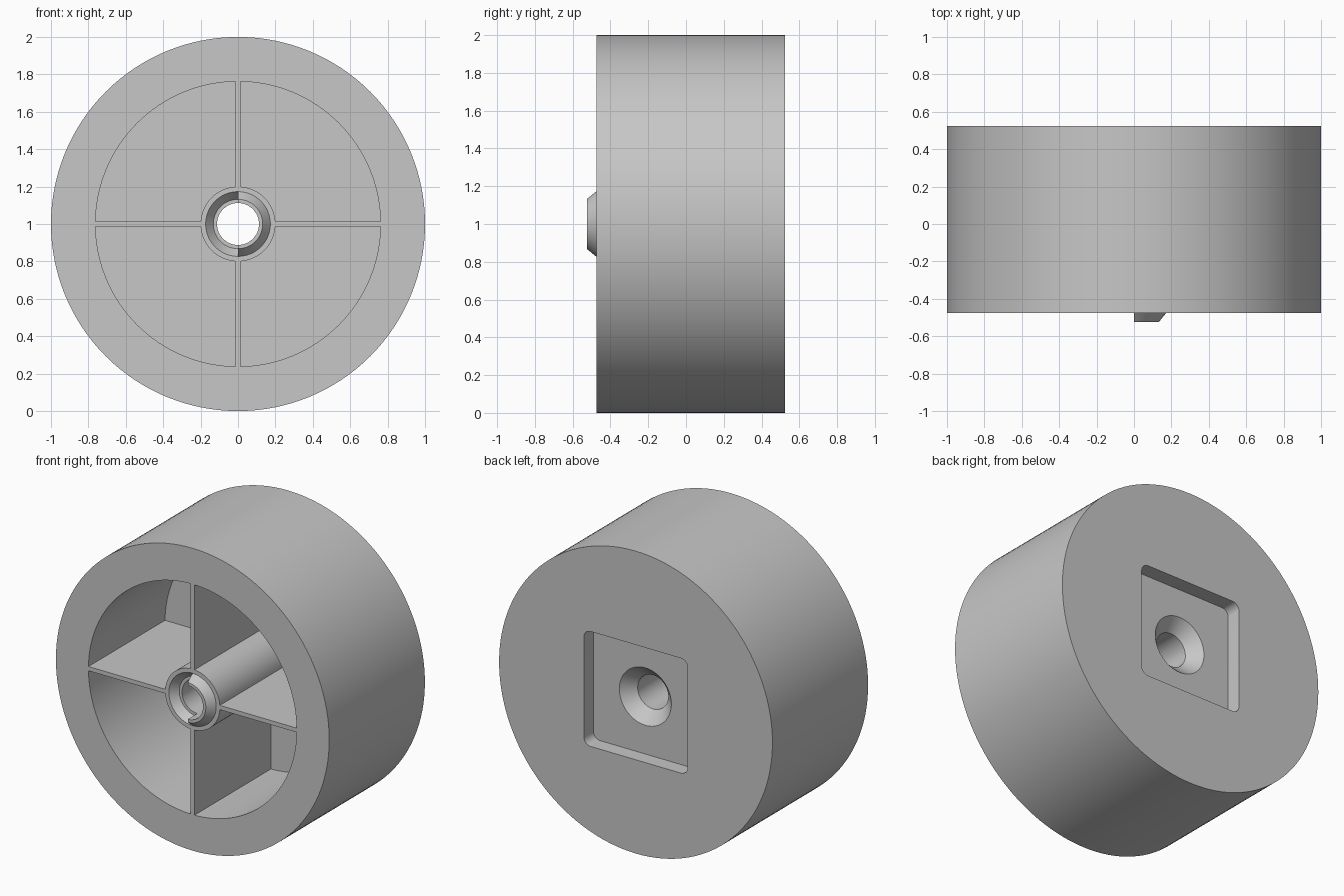
import bpy, bmesh, math
from mathutils import Matrix

cube = bpy.data.objects.get("Cube")
if cube:
    bpy.data.objects.remove(cube, do_unlink=True)

FRONT, BACK, FLOOR = -0.475, 0.525, 0.325
BORE, HUB = 0.112, 0.2
SEGMENTS = 128

grey = bpy.data.materials.new("light grey")
grey.use_nodes = True
colour = (0.57, 0.57, 0.57, 1)
grey.diffuse_color = colour
grey.node_tree.nodes["Principled BSDF"].inputs["Base Color"].default_value = colour


def add_object(name, bm):
    bmesh.ops.recalc_face_normals(bm, faces=bm.faces)
    mesh = bpy.data.meshes.new(name)
    bm.to_mesh(mesh)
    bm.free()
    mesh.materials.append(grey)
    obj = bpy.data.objects.new(name, mesh)
    bpy.context.collection.objects.link(obj)
    return obj


def turned(name, profile, start=0, sweep=360):
    """Solid turned about the axle from (radius, y) points; a half sweep gets a flat side."""
    full = sweep == 360
    count = SEGMENTS if full else SEGMENTS // 2 + 1
    step = math.radians(sweep) / (count if full else count - 1)
    angles = [math.radians(start) + i * step for i in range(count)]
    bm = bmesh.new()
    rings = [[bm.verts.new((r * math.cos(a), y, 1 + r * math.sin(a))) for a in angles]
             for r, y in profile]
    for low, high in zip(rings, rings[1:]):
        for i in range(count):
            j = (i + 1) % count
            bm.faces.new((low[i], low[j], high[j], high[i]))
    bm.faces.new(rings[0])
    bm.faces.new(rings[-1])
    return add_object(name, bm)


def box(name, size, y, corner=0):
    """Box centred on the axle, optionally with rounded corners along y."""
    bm = bmesh.new()
    bmesh.ops.create_cube(bm, size=1, matrix=Matrix.Translation((0, y, 1)) @ Matrix.Diagonal((*size, 1)))
    if corner:
        edges = [e for e in bm.edges if abs(e.verts[0].co.y - e.verts[1].co.y) > 0.01]
        bmesh.ops.bevel(bm, geom=edges, offset=corner, segments=8, profile=0.5, affect='EDGES')
    return add_object(name, bm)


def combine(target, tool, operation='DIFFERENCE'):
    mod = target.modifiers.new("combine", 'BOOLEAN')
    mod.operation, mod.solver, mod.object = operation, 'EXACT', tool
    bpy.context.view_layer.objects.active = target
    bpy.ops.object.modifier_apply(modifier=mod.name)
    bpy.data.objects.remove(tool, do_unlink=True)


# Solid wheel drum
wheel = turned("wheel", [(1, FRONT), (1, BACK)])

# Four front pockets, leaving the hub tube and thin spokes standing
pockets = turned("pockets", [(0.762, -0.6), (0.762, FLOOR)])
combine(pockets, turned("hub_tube", [(HUB, -0.7), (HUB, 0.5)]))
combine(pockets, box("upright_spokes", (0.028, 2, 3), 0))
combine(pockets, box("level_spokes", (3, 2, 0.028), 0))
combine(wheel, pockets)

# Half collar raised on the hub, matching half seat sunk opposite
combine(wheel, turned("half_collar", [(0.173, -0.44), (0.173, FRONT), (0.132, -0.525)], -90, 180), 'UNION')
combine(wheel, turned("half_seat", [(0.173, -0.6), (0.173, FRONT), (0.132, -0.425)], 90, 180))

# Square recess in the back
combine(wheel, box("back_recess", (0.76, 0.2, 0.76), BACK, 0.05))

# Axle bore with a countersink inside the recess
combine(wheel, turned("axle_bore", [(BORE, -0.7), (BORE, 0.345), (0.19, 0.425), (0.19, 0.5)]))

# Smooth round walls, crisp edges
bpy.ops.object.select_all(action='DESELECT')
wheel.select_set(True)
bpy.context.view_layer.objects.active = wheel
bpy.ops.object.shade_smooth_by_angle(angle=math.radians(30))
